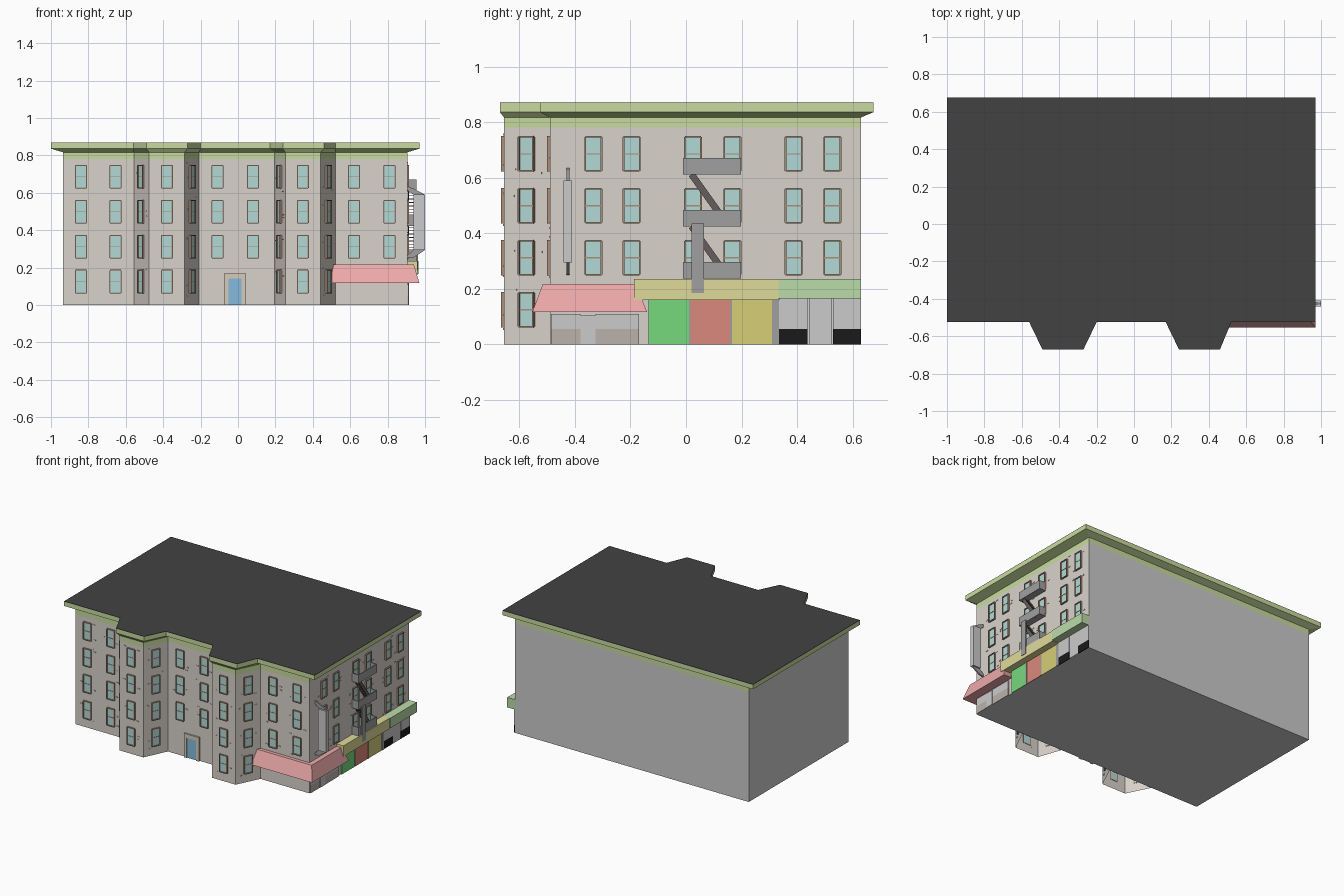
import bpy, bmesh, math, random
from mathutils import Matrix, Vector

if "Cube" in bpy.data.objects:
    bpy.data.objects.remove(bpy.data.objects["Cube"])

random.seed(4)
MATS = {}
COL = dict(wall=(.70, .65, .60), green=(.58, .71, .34), roof=(.055, .055, .055),
           frame=(.42, .27, .19), glass=(.45, .70, .67), red=(.85, .40, .40),
           blue=(.24, .50, .74), tan=(.68, .60, .48), yellow=(.74, .71, .32),
           leaf=(.50, .72, .40), s_green=(.18, .70, .20), s_red=(.70, .25, .20),
           s_yellow=(.68, .62, .18), black=(.01, .01, .01), brown=(.50, .44, .40),
           iron=(.35, .35, .35), stair=(.13, .11, .11), silver=(.68, .68, .68))


def mat(c):
    if c not in MATS:
        MATS[c] = bpy.data.materials.new(c)
        MATS[c].diffuse_color = (*COL[c], 1)
    return MATS[c]


def finish(name, bm, color):
    me = bpy.data.meshes.new(name)
    bm.to_mesh(me)
    bm.free()
    ob = bpy.data.objects.new(name, me)
    bpy.context.collection.objects.link(ob)
    if color:
        me.materials.append(mat(color))
    return ob


def add_box(bm, lo, hi, m=Matrix()):
    lo, hi = Vector(lo), Vector(hi)
    s = Matrix.Diagonal((*(hi - lo), 1))
    bmesh.ops.create_cube(bm, size=1, matrix=m @ Matrix.Translation((lo + hi) / 2) @ s)


def boxes(name, color, *pairs):
    bm = bmesh.new()
    for lo, hi in pairs:
        add_box(bm, lo, hi)
    return finish(name, bm, color)


def loft(name, color, rings, cap_top=False, cap_bottom=False):
    """Skin between (outline, z) rings that share a point count."""
    bm = bmesh.new()
    vs = [[bm.verts.new((x, y, z)) for x, y in pts] for pts, z in rings]
    n = len(vs[0])
    for a, b in zip(vs, vs[1:]):
        for i in range(n):
            j = (i + 1) % n
            bm.faces.new((a[i], a[j], b[j], b[i]))
    if cap_top:
        bm.faces.new(vs[-1])
    if cap_bottom:
        bm.faces.new(vs[0][::-1])
    return finish(name, bm, color)


# Main shell: rectangular block with two angled bays on the front
X0, X1, YF, YB, YBAY = -.935, .905, -.49, .63, -.655
WALL = [(X0, YB), (X0, YF), (-.557, YF), (-.475, YBAY), (-.286, YBAY), (-.208, YF),
        (.195, YF), (.253, YBAY), (.44, YBAY), (.52, YF), (X1, YF), (X1, YB)]
EAVE = [(-1, .675), (-1, -.525), (-.56, -.525), (-.49, -.67), (-.27, -.67), (-.2, -.525),
        (.17, -.525), (.24, -.67), (.46, -.67), (.52, -.525), (.97, -.525), (.97, .675)]
walls = loft("walls", "wall", [(WALL, 0), (WALL, .78)])
walls.data.materials.append(None)
for p in walls.data.polygons:
    if p.normal.x < -.99 or p.normal.y > .99:      # plain party walls
        p.material_index = 1
loft("floor", None, [([(X0, YF), (X1, YF), (X1, YB), (X0, YB)], 0),
                     ([(X0, YF), (X1, YF), (X1, YB), (X0, YB)], .002)], cap_bottom=True)
loft("cornice", "green", [(WALL, .78), (WALL, .817), (EAVE, .836), (EAVE, .868)])
loft("roof", "roof", [(EAVE, .868), (EAVE, .87)], cap_top=True)

# Windows: (position, facing angle, rows), rows counted up from the ground
slots = [((x, YF), 0, (0, 1, 2, 3)) for x in (-.84, -.655)]
slots += [((x, YF), 0, (1, 2, 3)) for x in (-.11, .08, .62, .81)]
slots += [((X1, y), math.pi / 2, (1, 2, 3)) for y in (-.333, -.196, .025, .167, .387, .527)]
for i in (2, 3, 4, 6, 7, 8):
    a, b = Vector(WALL[i]), Vector(WALL[i + 1])
    d = b - a
    slots.append(((a + b) / 2, math.atan2(d.y, d.x), (0, 1, 2, 3)))
frames, panes, bricks = bmesh.new(), bmesh.new(), bmesh.new()
W, H, T = .029, .061, .007
for (x, y), ang, rows in slots:
    for r in rows:
        m = Matrix.Translation((x, y, .125 + .187 * r)) @ Matrix.Rotation(ang, 4, 'Z')
        for s in (-1, 1):
            add_box(frames, (s * W - .003, -.01, -H), (s * W + .003, .002, H), m)
            add_box(frames, (-W, -.01, s * H - .003), (W, .002, s * H + .003), m)
        add_box(frames, (-W, -.006, -.002), (W, .002, .002), m)
        add_box(panes, (-W, -.004, -H), (W, .001, H), m)
        for k in range(2):
            u, v = random.choice((-1, 1)) * random.uniform(.045, .06), random.uniform(-.08, .08)
            add_box(bricks, (u - .008, -.003, v - .003), (u + .008, .001, v + .003), m)
finish("window_frames", frames, "frame")
finish("window_panes", panes, "glass")
finish("loose_bricks", bricks, "wall")

# Entrance
boxes("front_door", "blue", ((-.052, YF - .006, 0), (.02, YF, .142)))
boxes("door_surround", "tan", ((-.075, YF - .012, 0), (-.052, YF, .17)),
      ((.02, YF - .012, 0), (.043, YF, .17)), ((-.052, YF - .012, .142), (.02, YF, .17)))


# Shop fronts along the right side, given as y0, y1, z0, z1
def shop(name, color, *rects, t=.006):
    boxes(name, color, *[((X1 - .001, a, c), (X1 + t, b, d)) for a, b, c, d in rects])


shop("corner_shop_glass", "silver", (-.485, -.38, .055, .11), (-.325, -.17, .055, .11))
shop("corner_shop_base", "brown", (-.485, -.38, 0, .055), (-.325, -.17, 0, .055))
shop("corner_shop_door", "silver", (-.38, -.325, 0, .105), t=.009)
shop("green_shutter", "s_green", (-.135, .01, 0, .16))
shop("red_shutter", "s_red", (.017, .158, 0, .16))
shop("yellow_shutter", "s_yellow", (.165, .31, 0, .16))
shop("shop_posts", "iron", (.01, .017, 0, .16), (.158, .165, 0, .16), (.31, .335, 0, .16), t=.009)
shop("end_shop_glass", "silver", (.335, .438, .055, .165), (.442, .525, 0, .165),
     (.529, .63, .055, .165))
shop("end_shop_base", "black", (.335, .438, 0, .055), (.529, .63, 0, .055))
boxes("yellow_sign", "yellow", ((X1, -.187, .16), (.96, .333, .236)))
boxes("green_sign", "leaf", ((X1, .333, .165), (.965, .63, .236)))

# Corner awning: sloped L that wraps the front right corner
low = [(.49, -.553), (.97, -.553), (.97, -.14), (X1, -.14), (X1, YF), (.49, YF)]
top = [(.512, -.515), (.94, -.515), (.94, -.18), (X1, -.18), (X1, YF), (.512, YF)]
loft("corner_awning", "red", [(low, .117), (top, .218)], True, True)

# Fire escape: three open-topped balconies, two stair flights, drop ladder
Y0, Y1, XO = -.01, .198, .955
rails = []
for z in (.237, .424, .611):
    h = z + .06
    rails += [((X1, Y0, z), (XO, Y1, z + .006)), ((XO - .005, Y0, z), (XO, Y1, h)),
              ((X1, Y0, z), (XO, Y0 + .005, h)), ((X1, Y1 - .005, z), (XO, Y1, h))]
boxes("fire_escape_balconies", "iron", *rails)
bm = bmesh.new()
for z in (.243, .43):
    a, b = Vector((.928, .15, z)), Vector((.928, .02, z + .182))
    rot = (b - a).to_track_quat('Z', 'X').to_matrix().to_4x4()
    m = Matrix.Translation((a + b) / 2) @ rot
    L = (b - a).length / 2
    for x in (.912, .942):
        r = Matrix.Translation((x - .928, 0, 0)) @ Matrix.Translation((a + b) / 2)
        ang = math.atan2(.13, .182)
        add_box(bm, (-.002, -.012, -L), (.002, .012, L), r @ Matrix.Rotation(ang, 4, 'X'))
    for k in range(10):
        c = a.lerp(b, (k + .5) / 10)
        add_box(bm, (.912, c.y - .01, c.z - .002), (.942, c.y + .01, c.z + .002))
finish("fire_escape_stairs", bm, "stair")
boxes("drop_ladder", "iron", ((XO, .02, .185), (XO + .008, .065, .435)))

# Projecting blade sign with slanted brackets
boxes("blade_sign", "silver", ((.938, -.44, .295), (1.0, -.41, .59)))
bm = bmesh.new()
for pts in ([(X1, .615), (X1, .635), (.94, .622), (1.0, .59), (.938, .59)],
            [(X1, .25), (X1, .265), (.938, .295), (1.0, .295), (.94, .255)]):
    f = bm.faces.new([bm.verts.new((x, -.43, z)) for x, z in pts])
    ex = bmesh.ops.extrude_face_region(bm, geom=[f])
    bmesh.ops.translate(bm, vec=(0, .01, 0), verts=[v for v in ex["geom"] if isinstance(v, bmesh.types.BMVert)])
bmesh.ops.recalc_face_normals(bm, faces=bm.faces)
finish("blade_sign_brackets", bm, "iron")

for m in bpy.data.materials:
    if m.users and not m.is_grease_pencil:
        m.use_nodes = True
        m.node_tree.nodes["Principled BSDF"].inputs["Base Color"].default_value = m.diffuse_color
